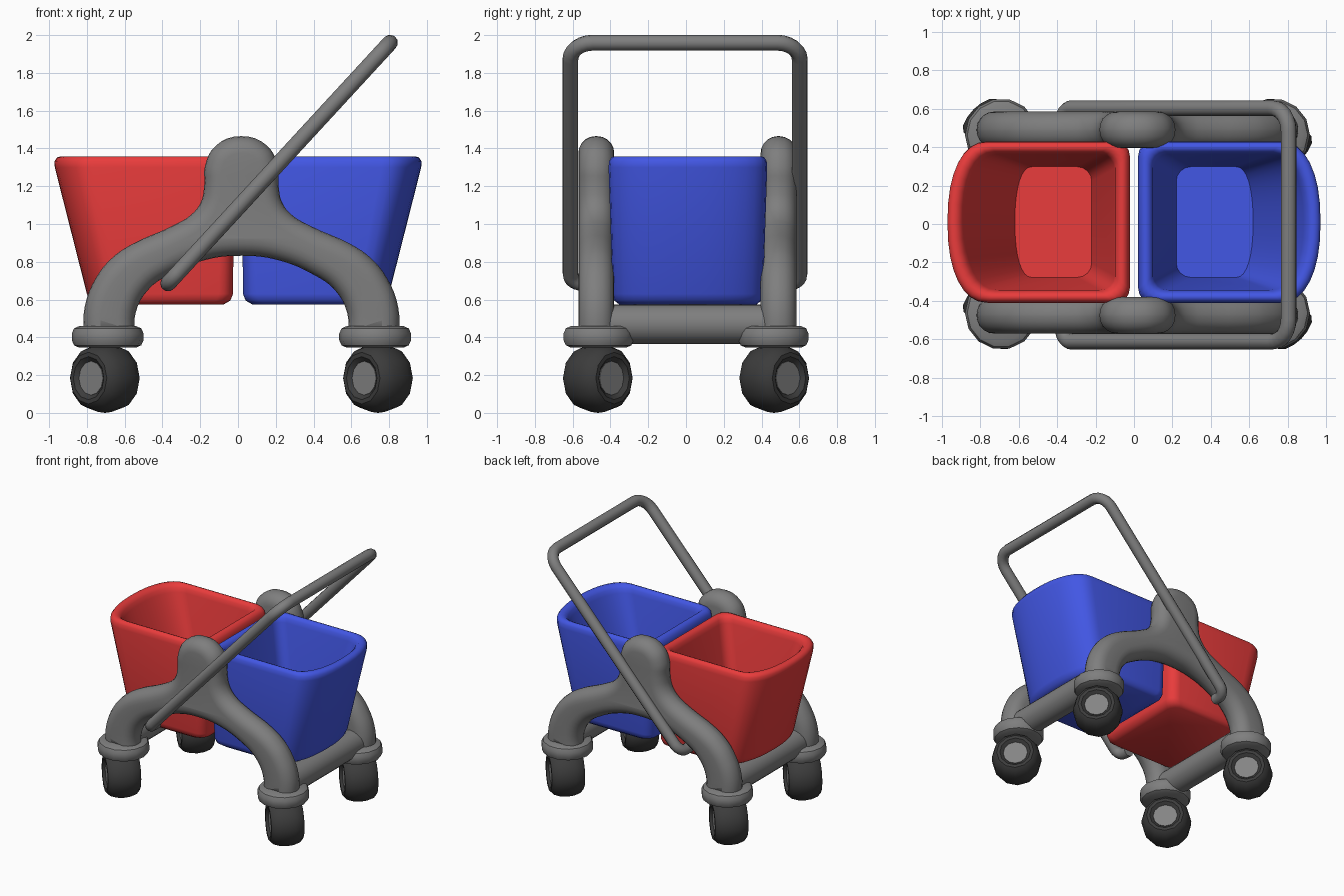
import bpy, bmesh, math
from mathutils import Vector, Matrix

if "Cube" in bpy.data.objects:
    bpy.data.objects.remove(bpy.data.objects["Cube"])

CX = 0.018  # frame centre along x


def mat(name, r, g, b):
    m = bpy.data.materials.new(name)
    m.diffuse_color = (r, g, b, 1)
    m.use_nodes = True
    m.node_tree.nodes["Principled BSDF"].inputs["Base Color"].default_value = m.diffuse_color
    return m


GREY = mat("grey_plastic", 0.21, 0.21, 0.21)
DARK = mat("dark_rubber", 0.045, 0.045, 0.045)
HUB = mat("hub_grey", 0.23, 0.23, 0.23)
RED = mat("red_plastic", 0.82, 0.045, 0.045)
BLUE = mat("blue_plastic", 0.055, 0.095, 0.78)


def finish(ob, material, angle=40):
    ob.data.materials.clear()
    ob.data.materials.append(material)
    bpy.ops.object.select_all(action='DESELECT')
    ob.select_set(True)
    bpy.context.view_layer.objects.active = ob
    if ob.type == 'CURVE':
        bpy.ops.object.convert(target='MESH')
        ob = bpy.context.view_layer.objects.active
    bm = bmesh.new()
    bm.from_mesh(ob.data)
    bmesh.ops.remove_doubles(bm, verts=bm.verts, dist=0.0005)
    bmesh.ops.recalc_face_normals(bm, faces=bm.faces)
    bm.to_mesh(ob.data)
    bm.free()
    bpy.ops.object.shade_smooth_by_angle(angle=math.radians(angle))
    return ob


def loft(name, rings, material, matrix=Matrix(), angle=40):
    """Skin a list of equal-length point rings and cap both ends."""
    bm = bmesh.new()
    vs = [[bm.verts.new(matrix @ Vector(p)) for p in ring] for ring in rings]
    n = len(rings[0])
    for a, b in zip(vs, vs[1:]):
        for i in range(n):
            j = (i + 1) % n
            bm.faces.new((a[i], a[j], b[j], b[i]))
    bm.faces.new(vs[0][::-1])
    bm.faces.new(vs[-1])
    me = bpy.data.meshes.new(name)
    bm.to_mesh(me)
    bm.free()
    ob = bpy.data.objects.new(name, me)
    bpy.context.collection.objects.link(ob)
    return finish(ob, material, angle)


def lathe(name, profile, sides, material, matrix, angle=40):
    """Revolve (radius, height) points about local z."""
    rings = [[(r * math.cos(2 * math.pi * i / sides), r * math.sin(2 * math.pi * i / sides), h)
              for i in range(sides)] for r, h in profile]
    return loft(name, rings, material, matrix, angle)


def curve_object(name, dims):
    cu = bpy.data.curves.new(name, 'CURVE')
    cu.dimensions = dims
    ob = bpy.data.objects.new(name, cu)
    bpy.context.collection.objects.link(ob)
    return ob, cu


# Side frames: arched legs with a rounded hump, as a bevelled outline
half = [(0, 1.465), (0.135, 1.415), (0.192, 1.31), (0.197, 1.2), (0.215, 1.115), (0.265, 1.05),
        (0.365, 0.99), (0.585, 0.89), (0.685, 0.82), (0.77, 0.715), (0.83, 0.56), (0.835, 0.40),
        (0.565, 0.40), (0.56, 0.53), (0.495, 0.65), (0.385, 0.73), (0.19, 0.81), (0, 0.832)]
outline = half + [(-x, z) for x, z in half[-2:0:-1]]
for side, y in (("front", -0.475), ("back", 0.49)):
    ob, cu = curve_object(side + "_side_frame", '2D')
    cu.fill_mode = 'BOTH'
    cu.resolution_u = 4
    cu.extrude, cu.bevel_depth, cu.offset, cu.bevel_resolution = 0.005, 0.09, -0.09, 4
    sp = cu.splines.new('BEZIER')
    sp.bezier_points.add(len(outline) - 1)
    for bp, (x, z) in zip(sp.bezier_points, outline):
        bp.co = (x, z, 0)
        bp.handle_left_type = bp.handle_right_type = 'VECTOR' if z == 0.40 else 'AUTO'
    sp.use_cyclic_u = True
    ob.rotation_euler = (math.pi / 2, 0, 0)
    ob.location = (CX, y, 0)
    finish(ob, GREY)

# Collars, caster wheels with hubs, and cross beams
collar = [(0.15, 0.345), (0.178, 0.358), (0.19, 0.385), (0.19, 0.42), (0.178, 0.447), (0.15, 0.46)]
tyre_half = [(0.09, 0.1), (0.114, 0.122), (0.137, 0.122), (0.163, 0.098), (0.179, 0.05)]
tyre = tyre_half + [(0.184, 0)] + [(r, -h) for r, h in tyre_half[::-1]]
turn = Vector((1, 1, 0)).to_track_quat('Z', 'Y').to_matrix().to_4x4()
for end, sx in (("left", -1), ("right", 1)):
    for side, sy in (("front", -1), ("back", 1)):
        tag = end + "_" + side
        lathe(tag + "_collar", collar, 14, GREY,
              Matrix.Translation((CX + sx * 0.708, sy * 0.463, 0)))
        m = Matrix.Translation((CX + sx * 0.723, sy * 0.467, 0.184)) @ turn
        lathe(tag + "_tyre", tyre, 12, DARK, m)
        lathe(tag + "_hub", [(0.09, -0.104), (0.09, 0.104)], 12, HUB, m)
    beam = Matrix.Translation((CX + sx * 0.70, 0.005, 0.47)) @ Matrix.Rotation(math.pi / 2, 4, 'X')
    lathe(end + "_cross_beam", [(0.105, -0.46), (0.105, 0.46)], 20, GREY, beam)


# Buckets: D-shaped rings, flat towards the middle and bulging outwards
def d_ring(u0, u1, w, z, s):
    bulge = 0.21 * (u1 - u0) / 0.95
    r = 0.075
    pts = []
    for k in range(5):
        a = math.radians(180 - 22.5 * k)
        pts.append((u0 + r + r * math.cos(a), w - r + r * math.sin(a)))
    for k in range(9):
        a = math.radians(90 - 11.25 * k)
        c, q = max(math.cos(a), 0) ** 0.88, max(math.sin(a), 0) ** 0.88
        pts.append((u1 - bulge + bulge * c, w * q))
    pts += [(u, -y) for u, y in pts[-2::-1]]
    return [(s * u, y + 0.01, z) for u, y in pts]


shape = [(0.075, 0.75, 0.365, 0.575), (0.04, 0.785, 0.39, 0.595), (0.026, 0.80, 0.398, 0.63),
         (0.022, 0.97, 0.42, 1.30), (0.028, 0.971, 0.417, 1.333), (0.045, 0.957, 0.405, 1.353),
         (0.06, 0.937, 0.39, 1.358), (0.078, 0.915, 0.375, 1.353), (0.095, 0.895, 0.361, 1.333),
         (0.102, 0.882, 0.354, 1.30), (0.22, 0.62, 0.288, 0.65)]
for name, s, m in (("red_bucket", -1, RED), ("blue_bucket", 1, BLUE)):
    loft(name, [d_ring(*p, s) for p in shape], m, angle=50)

# Push handle: slanted bent tube with ends curling in to the frame
low, high = Vector((-0.37, 0, 0.685)), Vector((0.805, 0, 1.96))
length = (high - low).length
slope = (high - low).normalized()
W, r0, r1 = 0.607, 0.07, 0.12
side_path = [(0, W - 0.11)]
for k in range(7):
    a = math.radians(15 * k)
    side_path.append((r0 - r0 * math.cos(a), W - r0 + r0 * math.sin(a)))
for k in range(7):
    a = math.radians(15 * k)
    side_path.append((length - r1 + r1 * math.sin(a), W - r1 + r1 * math.cos(a)))
path = side_path + [(d, -y) for d, y in side_path[::-1]]
ob, cu = curve_object("push_handle", '3D')
cu.bevel_depth, cu.bevel_resolution, cu.use_fill_caps = 0.042, 3, True
sp = cu.splines.new('POLY')
sp.points.add(len(path) - 1)
for pt, (d, y) in zip(sp.points, path):
    p = low + slope * d
    pt.co = (p.x, y - 0.005, p.z, 1)
finish(ob, GREY)
